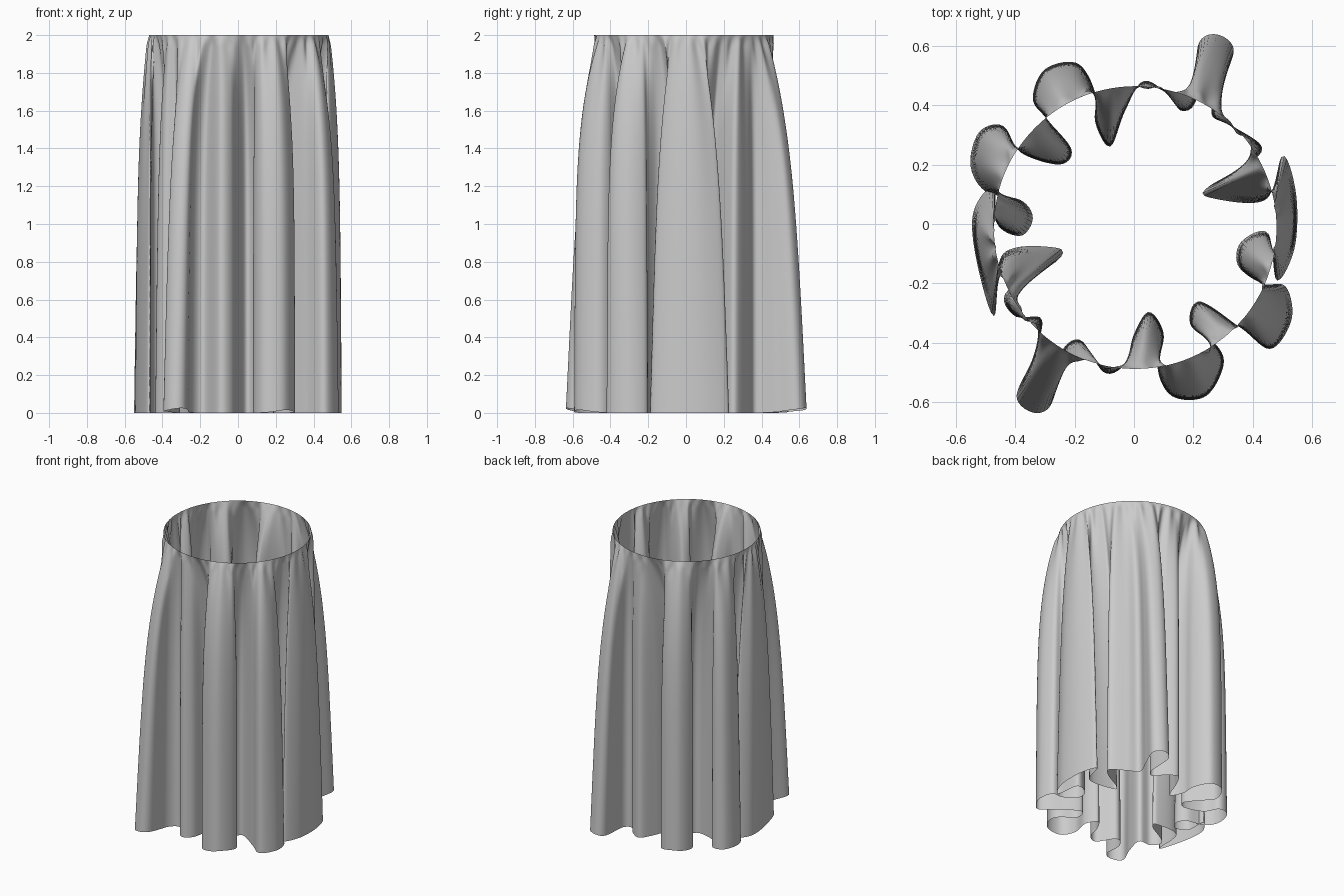
import bpy, bmesh, math
from mathutils import Vector

if "Cube" in bpy.data.objects:
    bpy.data.objects.remove(bpy.data.objects["Cube"])

# Hem outline seen from above, clockwise, one lobe after another
HEM = [
    (.215, .60), (.275, .638), (.335, .59), (.30, .48), (.26, .37), (.33, .33), (.43, .26), (.38, .20),
    (.25, .125), (.25, .09), (.44, .08), (.50, .23), (.545, .10), (.54, -.08), (.48, -.19),
    (.45, -.03), (.36, -.06), (.35, -.14), (.43, -.20), (.51, -.21), (.53, -.32), (.46, -.42), (.36, -.35),
    (.22, -.26), (.19, -.34), (.28, -.41), (.30, -.48), (.24, -.58), (.13, -.58), (.08, -.49),
    (.10, -.37), (.05, -.295), (0, -.37), (-.03, -.47), (-.10, -.50), (-.18, -.39), (-.25, -.44),
    (-.275, -.60), (-.335, -.635), (-.395, -.58), (-.34, -.45), (-.31, -.32), (-.40, -.31), (-.43, -.23),
    (-.26, -.125), (-.26, -.08), (-.44, -.10), (-.47, -.31), (-.53, -.12), (-.54, .04), (-.47, .13),
    (-.46, 0), (-.38, -.04), (-.34, .02), (-.38, .08), (-.50, .11), (-.55, .20), (-.52, .31), (-.44, .33),
    (-.38, .24), (-.25, .20), (-.21, .25), (-.29, .35), (-.34, .42), (-.30, .52), (-.19, .54), (-.13, .44),
    (-.13, .34), (-.08, .26), (-.03, .38), (.03, .48), (.11, .44), (.16, .38), (.21, .42)]
# Long folds that open slowly all the way down to the hem
SLOW = [(.28, .60), (-.34, -.60), (.27, .11), (-.28, -.10), (.50, .21), (-.47, -.29), (.48, -.17), (-.48, .11)]
N, ROWS, R, H = 640, 48, 0.475, 2.0
CENTRE = Vector((.004, -.012))


def smooth_loop(points, count):
    """Closed Catmull-Rom curve resampled at even arc length."""
    p = [Vector(q) for q in points]
    n, fine = len(p), []
    for i in range(n):
        a, b, c, d = p[i - 1], p[i], p[(i + 1) % n], p[(i + 2) % n]
        for k in range(16):
            t = k / 16
            fine.append(0.5 * (2 * b + (c - a) * t + (2 * a - 5 * b + 4 * c - d) * t * t
                               + (3 * b - a - 3 * c + d) * t ** 3))
    fine.append(fine[0].copy())
    dist = [0.0]
    for a, b in zip(fine, fine[1:]):
        dist.append(dist[-1] + (b - a).length)
    out, j = [], 0
    for i in range(count):
        s = dist[-1] * i / count
        while dist[j + 1] < s:
            j += 1
        out.append(fine[j].lerp(fine[j + 1], (s - dist[j]) / max(dist[j + 1] - dist[j], 1e-9)))
    return out


def blur(values, w):
    """Circular moving average."""
    return [sum(values[(i + k) % N] for k in range(-w, w + 1)) / (2 * w + 1) for i in range(N)]


hem = smooth_loop(HEM, N)

# Waist angles: hem angles unwrapped, then averaged so that they run evenly round the ring
ang = [math.atan2(hem[0].y, hem[0].x)]
for a, b in zip(hem, hem[1:]):
    ang.append(ang[-1] + math.atan2(a.x * b.y - a.y * b.x, a.dot(b)))
drift = [a + 2 * math.pi * i / N for i, a in enumerate(ang)]
for _ in range(3):
    drift = blur(drift, 28)
out_dir = [Vector((math.cos(d - 2 * math.pi * i / N), math.sin(d - 2 * math.pi * i / N)))
           for i, d in enumerate(drift)]

slow = [max(math.exp(-((h - Vector(s)).length / 0.12) ** 2) for s in SLOW) for h in hem]
slow = blur(blur(slow, 6), 6)
# Only the two longest lobes lift the hem
lift = [math.exp(-((abs(h.y) - .63) / .12) ** 2) * math.exp(-((abs(h.x) - .3) / .1) ** 2) for h in hem]

# Gathered cloth skirt, with fine pleats just under the waist
bm = bmesh.new()
rows = []
for r in range(ROWS + 1):
    s = (r / ROWS) ** 1.7
    gather = min(1, s / 0.025) * math.exp(-s * 7)
    fast_t = 0.93 * (1 - (1 - s) ** 5.5) + 0.07 * s
    slow_t = 0.47 * (1 - (1 - s) ** 4) + 0.53 * s
    row = []
    for i in range(N):
        t = fast_t + (slow_t - fast_t) * slow[i]
        u = 2 * math.pi * i / N
        pleat = gather * 0.008 * (math.sin(44 * u + 1.5 * math.sin(3 * u)) + 0.5 * math.sin(29 * u + 1))
        xy = (CENTRE + out_dir[i] * R).lerp(hem[i], t) + out_dir[i] * pleat
        row.append(bm.verts.new((xy.x, xy.y, H - (H - 0.025 * lift[i]) * s)))
    rows.append(row)
for top, low in zip(rows, rows[1:]):
    for i in range(N):
        k = (i + 1) % N
        bm.faces.new((top[i], top[k], low[k], low[i]))
mesh = bpy.data.meshes.new("gathered_skirt")
bm.to_mesh(mesh)
bm.free()
mesh.shade_smooth()
skirt = bpy.data.objects.new("gathered_skirt", mesh)
bpy.context.collection.objects.link(skirt)
